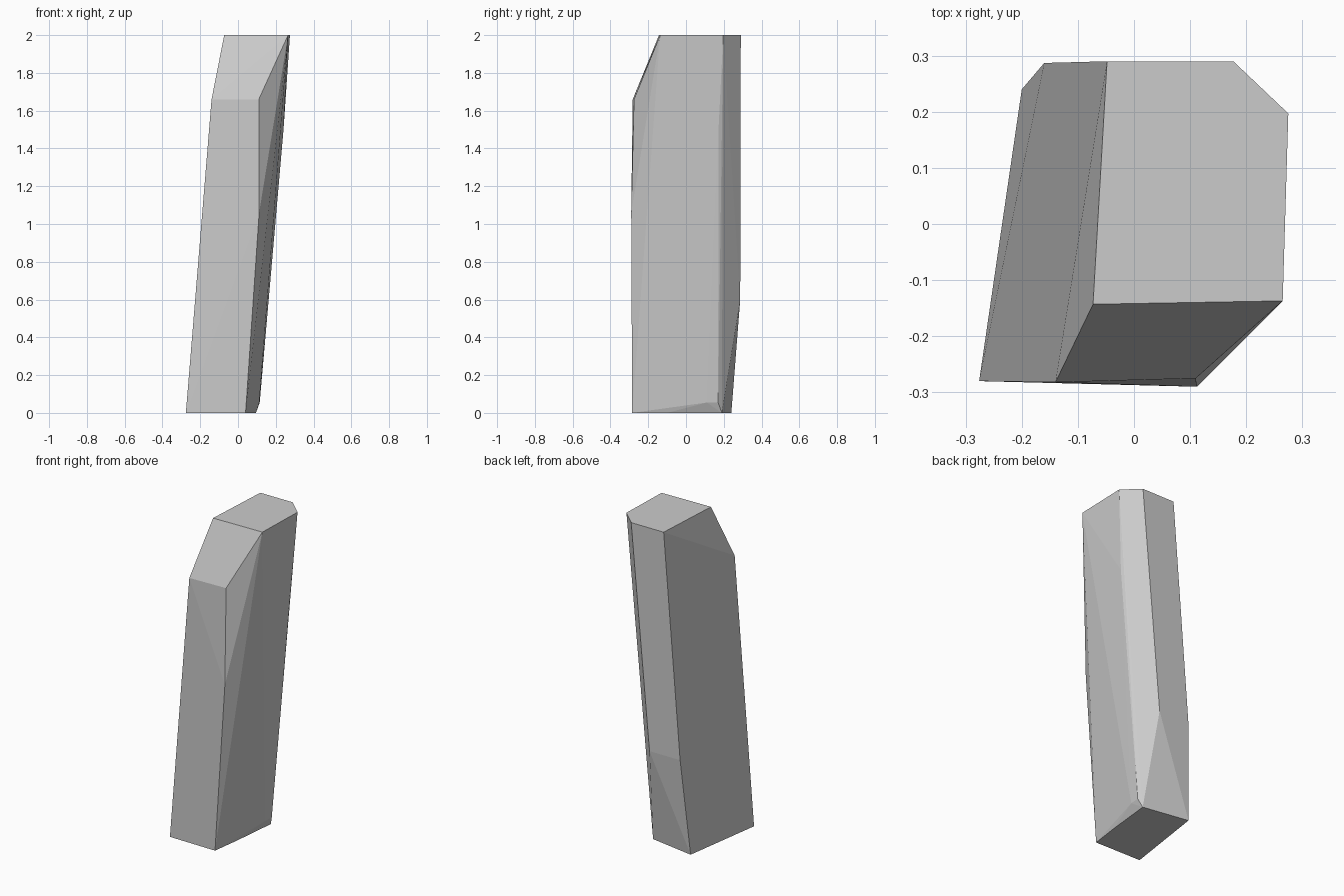
import bpy, bmesh
from math import radians

if "Cube" in bpy.data.objects:
    bpy.data.objects.remove(bpy.data.objects["Cube"])

# Leaning faceted stone pillar: corner points, skinned as a convex block
top = [(-0.073, -0.143, 2), (0.265, -0.137, 2), (0.275, 0.197, 2),
       (0.177, 0.29, 2), (-0.048, 0.29, 2)]
front_edge = [(-0.14, -0.282, 1.66), (0.11, -0.275, 1.66), (0.112, -0.29, 1.06)]
back_chamfer = [(0.241, 0.172, 1.5), (0.052, 0.287, 0.6), (-0.16, 0.287, 0.6),
                (0.115, 0.17, 0.055), (0.112, 0.11, 0.055)]
base = [(-0.276, -0.28, 0), (0.04, -0.285, 0), (0.065, -0.1, 0),
        (0.095, 0.19, 0), (-0.2, 0.24, 0)]

bm = bmesh.new()
for p in top + front_edge + back_chamfer + base:
    bm.verts.new(p)
hull = bmesh.ops.convex_hull(bm, input=bm.verts[:])
loose = [v for v in bm.verts if not v.link_faces]
bmesh.ops.delete(bm, geom=loose, context='VERTS')

# Merge flat triangles into clean cut faces
bmesh.ops.dissolve_limit(bm, angle_limit=radians(0.5),
                         verts=bm.verts[:], edges=bm.edges[:])
bmesh.ops.recalc_face_normals(bm, faces=bm.faces[:])

mesh = bpy.data.meshes.new("stone_pillar")
bm.to_mesh(mesh)
bm.free()
pillar = bpy.data.objects.new("stone_pillar", mesh)
bpy.context.collection.objects.link(pillar)
